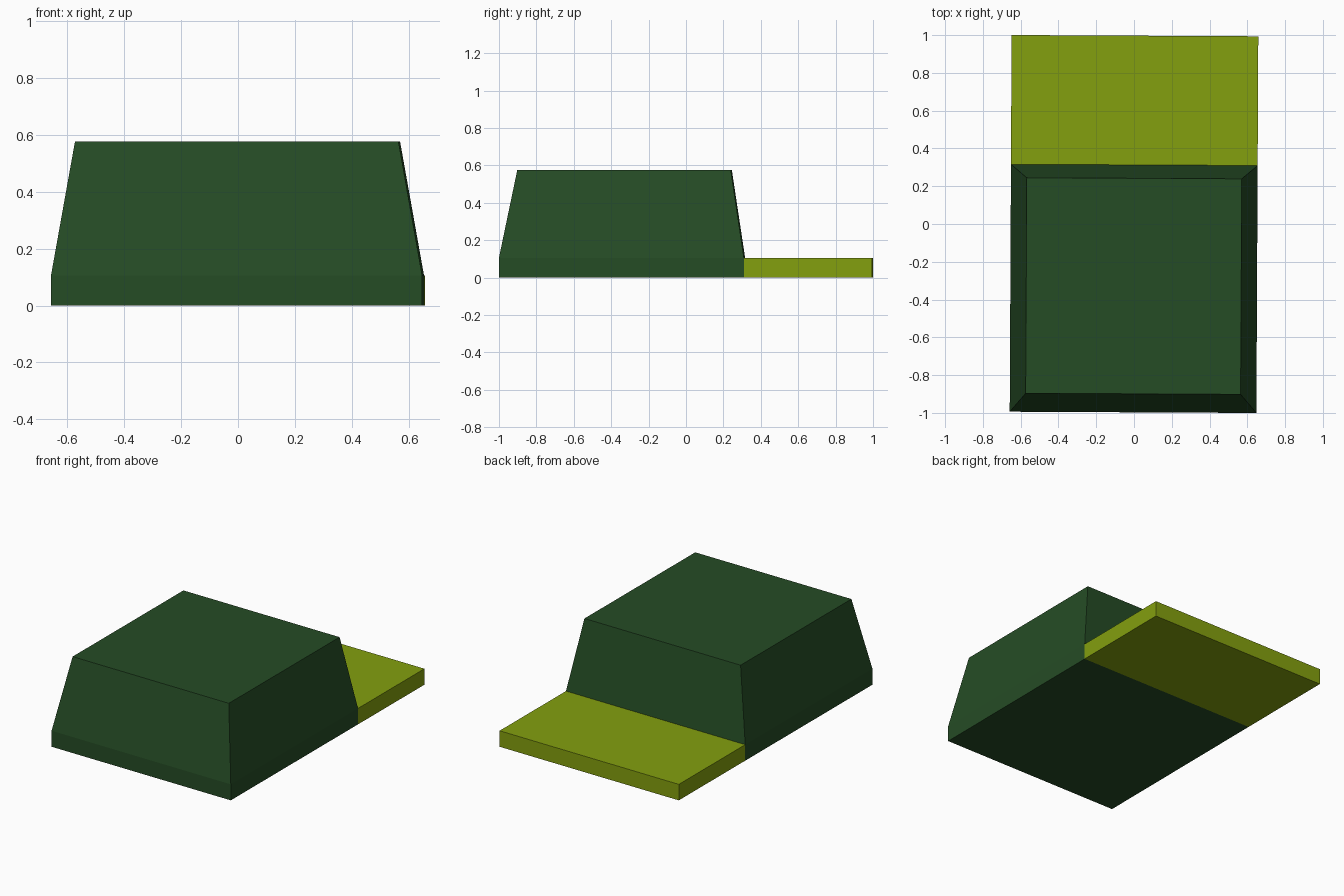
import bpy, bmesh, math
from mathutils import Matrix

if "Cube" in bpy.data.objects:
    bpy.data.objects.remove(bpy.data.objects["Cube"])

TURN = Matrix.Rotation(math.radians(-0.29), 4, 'Z')  # slight twist of the whole model


def material(name, color):
    m = bpy.data.materials.new(name)
    m.diffuse_color = (*color, 1)
    m.use_nodes = True
    m.node_tree.nodes["Principled BSDF"].inputs["Base Color"].default_value = m.diffuse_color
    return m


def loft(name, sections, mat):
    """Stack of rectangles (x0, x1, y0, y1, z) joined into a closed solid."""
    bm = bmesh.new()
    rings = [[bm.verts.new((x, y, z)) for x, y in ((x0, y0), (x1, y0), (x1, y1), (x0, y1))]
             for x0, x1, y0, y1, z in sections]
    bm.faces.new(rings[0][::-1])
    bm.faces.new(rings[-1])
    for low, high in zip(rings, rings[1:]):
        for i in range(4):
            j = (i + 1) % 4
            bm.faces.new((low[i], low[j], high[j], high[i]))
    bm.transform(TURN)
    bmesh.ops.recalc_face_normals(bm, faces=bm.faces)
    mesh = bpy.data.meshes.new(name)
    bm.to_mesh(mesh)
    bm.free()
    mesh.materials.append(mat)
    obj = bpy.data.objects.new(name, mesh)
    bpy.context.collection.objects.link(obj)
    return obj


dark_green = material("dark green", (0.0185, 0.072, 0.0185))
olive = material("olive yellow", (0.23, 0.35, 0.0045))

W, RIM, SPLIT = 0.653, 0.105, 0.313

# Tapered block with a straight rim at its foot
loft("tapered_block", [(-W, W, -0.997, SPLIT, 0), (-W, W, -0.997, SPLIT, RIM),
                       (-0.569, 0.569, -0.899, 0.242, 0.577)], dark_green)
# Low slab behind the block
loft("rear_slab", [(-W, W, SPLIT, 0.997, 0), (-W, W, SPLIT, 0.997, RIM)], olive)
